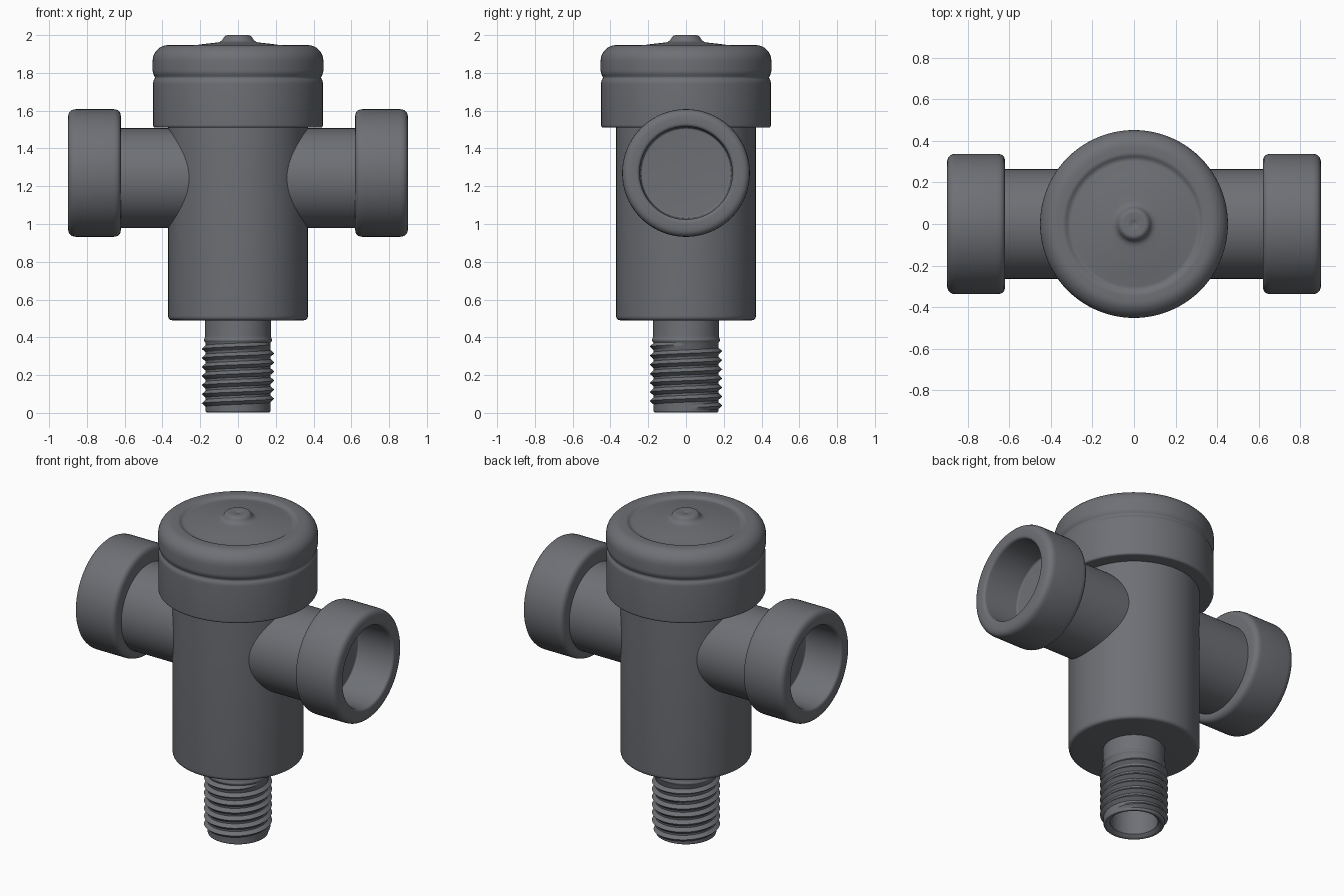
import bpy, bmesh, math
from mathutils import Vector, Matrix

if "Cube" in bpy.data.objects:
    bpy.data.objects.remove(bpy.data.objects["Cube"])

metal = bpy.data.materials.new("dark grey metal")
metal.diffuse_color = (0.155, 0.162, 0.178, 1)
metal.use_nodes = True
metal.node_tree.nodes["Principled BSDF"].inputs["Base Color"].default_value = metal.diffuse_color


def finish(bm, name, angle=40):
    bmesh.ops.remove_doubles(bm, verts=bm.verts, dist=1e-5)
    bmesh.ops.recalc_face_normals(bm, faces=bm.faces)
    me = bpy.data.meshes.new(name)
    bm.to_mesh(me)
    bm.free()
    me.materials.append(metal)
    ob = bpy.data.objects.new(name, me)
    bpy.context.collection.objects.link(ob)
    bpy.ops.object.select_all(action='DESELECT')
    ob.select_set(True)
    bpy.context.view_layer.objects.active = ob
    bpy.ops.object.shade_smooth_by_angle(angle=math.radians(angle))
    return ob


def rounded(pts, n=5):
    """Replace each (r, z, size) corner by a small curve."""
    out = []
    for i, p in enumerate(pts):
        c = Vector(p[:2])
        if len(p) < 3 or i in (0, len(pts) - 1):
            out.append(c)
            continue
        d1, d2 = Vector(pts[i-1][:2]) - c, Vector(pts[i+1][:2]) - c
        a = c + d1.normalized() * min(p[2], d1.length * .49)
        b = c + d2.normalized() * min(p[2], d2.length * .49)
        for k in range(n + 1):
            t = k / n
            out.append(a * (1-t)**2 + c * 2*t*(1-t) + b * t*t)
    return out


def lathe(name, pts, matrix=Matrix(), seg=96):
    bm = bmesh.new()
    prof = rounded(pts)
    rings = [[bm.verts.new(matrix @ Vector((r * math.cos(a), r * math.sin(a), z)))
              for a in (2 * math.pi * i / seg for i in range(seg))] for r, z in prof]
    for lo, hi in zip(rings, rings[1:]):
        for i in range(seg):
            j = (i + 1) % seg
            bm.faces.new((lo[i], lo[j], hi[j], hi[i]))
    bmesh.ops.dissolve_degenerate(bm, dist=1e-6, edges=bm.edges)
    return finish(bm, name)


# main barrel
lathe("body", [(0, .49), (.37, .49, .025), (.37, 1.53), (0, 1.53)])

# large cap with groove, dished lid and centre nub
lathe("cap", [(0, 1.51), (.45, 1.51, .015), (.45, 1.755, .015), (.438, 1.775, .01),
              (.452, 1.80, .015), (.452, 1.90, .04), (.40, 1.947, .03), (.335, 1.947, .01),
              (.312, 1.932, .012), (.20, 1.951, .04), (.09, 1.963, .025),
              (.073, 1.992, .015), (.06, 2.0, .01), (.022, 1.998, .008), (0, 1.99)])

# hollow stem
lathe("stem", [(0, .38), (.135, .38), (.135, .02), (.155, .003, .01), (.172, .003, .01),
               (.172, .37), (.182, .385, .008), (.175, .40, .01), (.175, .50), (0, .50)])

# helical thread
bm = bmesh.new()
pitch, seg, turns = .048, 64, 7
rows = []
for i in range(seg * turns + 1):
    a = 2 * math.pi * i / seg
    z = .027 + pitch * i / seg
    fade = min(1, i / 12, (seg * turns - i) / 12)
    sec = [(.168, -.022), (.171 + .021 * fade, 0), (.168, .022)]
    rows.append([bm.verts.new((r * math.cos(a), r * math.sin(a), z + dz)) for r, dz in sec])
for p, q in zip(rows, rows[1:]):
    for k in range(3):
        m = (k + 1) % 3
        bm.faces.new((p[k], q[k], q[m], p[m]))
bm.faces.new(rows[0])
bm.faces.new(rows[-1])
finish(bm, "thread")

# side arms and socket ends, one set per side
for side, turn in (("right", 0), ("left", math.pi)):
    spin = Matrix.Rotation(turn, 4, 'Z')
    along_x = Matrix.Rotation(math.pi / 2, 4, 'Y')
    arm = spin @ Matrix.Translation((0, 0, 1.243)) @ along_x
    lathe(side + "_arm", [(0, .05), (.264, .05), (.264, .64), (0, .64)], arm)
    socket = spin @ Matrix.Translation((0, 0, 1.27)) @ along_x
    lathe(side + "_socket", [(0, .62), (.338, .62, .04), (.338, .90, .045),
                             (.246, .90, .02), (.24, .66, .01), (0, .66)], socket)
